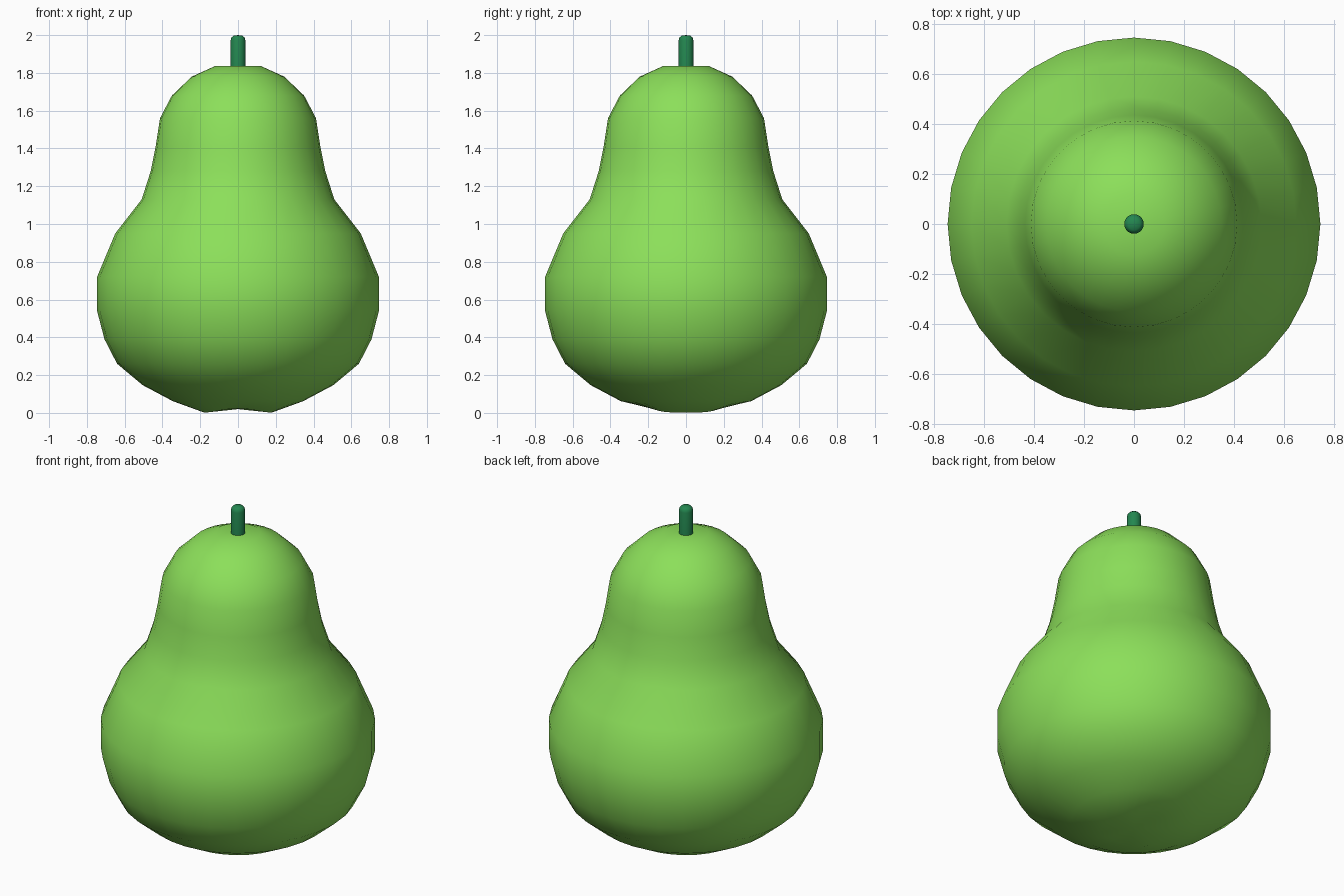
import bpy, bmesh, math

if "Cube" in bpy.data.objects:
    bpy.data.objects.remove(bpy.data.objects["Cube"])


def material(name, rgb):
    m = bpy.data.materials.new(name)
    m.diffuse_color = (*rgb, 1)
    m.use_nodes = True
    m.node_tree.nodes["Principled BSDF"].inputs["Base Color"].default_value = m.diffuse_color
    return m


def lathe(name, profile, sides, mat, angle, crease=0.0):
    """Revolve (radius, height) points about z; the end points are poles."""
    bm = bmesh.new()
    bottom = bm.verts.new((0, 0, profile[0][1]))
    top = bm.verts.new((0, 0, profile[-1][1]))
    rings = []
    for k, (r, z) in enumerate(profile[1:-1]):
        ring = []
        for i in range(sides):
            a = 2 * math.pi * i / sides
            lift = crease * math.sin(a) ** 4 if k == 0 else 0
            ring.append(bm.verts.new((r * math.cos(a), r * math.sin(a), z + lift)))
        rings.append(ring)
    for i in range(sides):
        j = (i + 1) % sides
        bm.faces.new((bottom, rings[0][j], rings[0][i]))
        bm.faces.new((top, rings[-1][i], rings[-1][j]))
        for lo, hi in zip(rings, rings[1:]):
            bm.faces.new((lo[i], lo[j], hi[j], hi[i]))
    mesh = bpy.data.meshes.new(name)
    bm.to_mesh(mesh)
    bm.free()
    ob = bpy.data.objects.new(name, mesh)
    bpy.context.collection.objects.link(ob)
    mesh.materials.append(mat)
    bpy.ops.object.select_all(action='DESELECT')
    ob.select_set(True)
    bpy.context.view_layer.objects.active = ob
    bpy.ops.object.shade_smooth_by_angle(angle=math.radians(angle))
    return ob


skin = material("pear green", (0.262, 0.74, 0.102))
dark = material("stem green", (0.017, 0.242, 0.08))

# Pear body, with a shallow crease under the base
lathe("pear_body", [
    (0, 0.02), (0.18, 0.002), (0.345, 0.062), (0.505, 0.147), (0.64, 0.26),
    (0.707, 0.39), (0.746, 0.54), (0.746, 0.72), (0.65, 0.95), (0.51, 1.13),
    (0.462, 1.28), (0.436, 1.41), (0.413, 1.56), (0.35, 1.68),
    (0.245, 1.78), (0.122, 1.836), (0, 1.837)], 32, skin, 60, 0.022)

# Stem with a rounded tip
lathe("stem", [
    (0, 1.79), (0.039, 1.79), (0.039, 1.972), (0.035, 1.987),
    (0.024, 1.997), (0, 2.0)], 24, dark, 50)
